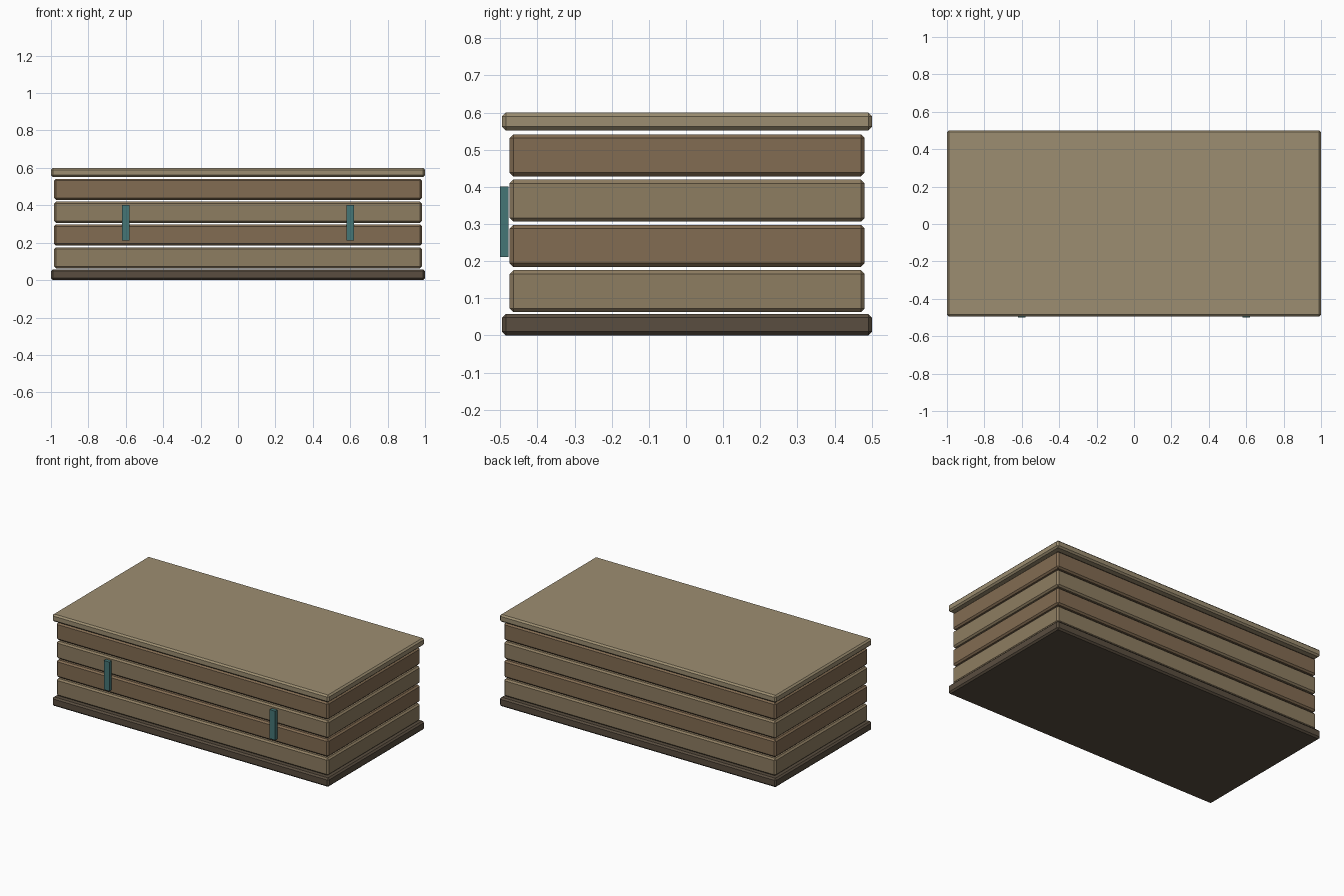
import bpy

if "Cube" in bpy.data.objects:
    bpy.data.objects.remove(bpy.data.objects["Cube"])

CY = 0.003  # the crate body sits slightly back to make room for the handles


def material(name, rgb):
    m = bpy.data.materials.new(name)
    m.diffuse_color = (*rgb, 1)
    m.use_nodes = True
    m.node_tree.nodes["Principled BSDF"].inputs["Base Color"].default_value = m.diffuse_color
    return m


def box(name, size, loc, mat, bevel=0.0):
    bpy.ops.mesh.primitive_cube_add(size=1, location=loc)
    ob = bpy.context.object
    ob.name = name
    ob.scale = size
    bpy.ops.object.transform_apply(location=False, rotation=False, scale=True)
    ob.data.materials.append(mat)
    if bevel:
        mod = ob.modifiers.new("Bevel", "BEVEL")
        mod.width = bevel
        mod.segments = 1
    return ob


dark = material("dark_wood", (0.10, 0.075, 0.05))
light = material("light_wood", (0.27, 0.205, 0.12))
mid = material("mid_wood", (0.225, 0.15, 0.085))
pale = material("pale_wood", (0.335, 0.27, 0.165))
teal = material("teal_metal", (0.06, 0.18, 0.18))

# Base and lid
box("base", (2.0, 0.996, 0.058), (0, CY, 0.029), dark, 0.01)
box("lid", (2.0, 0.996, 0.048), (0, CY, 0.576), pale, 0.01)

# Four stacked plank courses with open gaps, alternating tone
for i in range(4):
    box(f"plank_course_{i + 1}", (1.966, 0.956, 0.113),
        (0, CY, 0.119 + i * 0.122), mid if i % 2 else light, 0.01)

# Front handles
for side, x in (("left", -0.6), ("right", 0.6)):
    box(f"{side}_handle", (0.04, 0.023, 0.19), (x, -0.4895, 0.306), teal)
